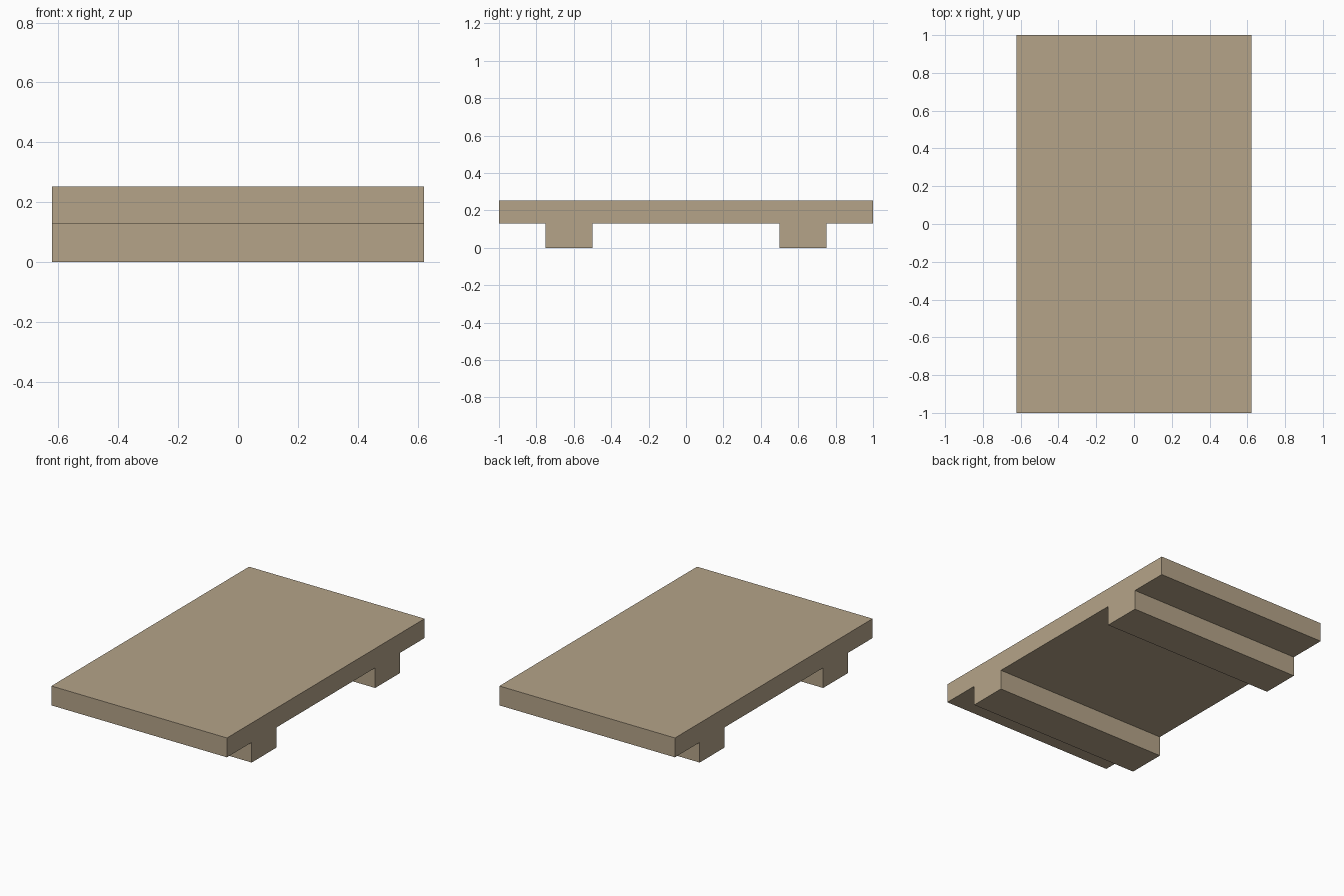
import bpy, bmesh

if "Cube" in bpy.data.objects:
    bpy.data.objects.remove(bpy.data.objects["Cube"])

HALF_X, Z_MID, Z_TOP = 0.622, 0.129, 0.253

wood = bpy.data.materials.new("tan_wood")
wood.diffuse_color = (0.46, 0.37, 0.25, 1)
wood.use_nodes = True
wood.node_tree.nodes["Principled BSDF"].inputs["Base Color"].default_value = wood.diffuse_color

# Side profile (y, z): flat deck with two runners below, mirrored about y = 0
half = [(0.5, Z_MID), (0.5, 0), (0.75, 0), (0.75, Z_MID), (1, Z_MID), (1, Z_TOP)]
profile = half + [(-y, z) for y, z in reversed(half)]

# Extrude the profile across the full width
bm = bmesh.new()
face = bm.faces.new([bm.verts.new((-HALF_X, y, z)) for y, z in profile])
ext = bmesh.ops.extrude_face_region(bm, geom=[face], use_keep_orig=True)
moved = [v for v in ext["geom"] if isinstance(v, bmesh.types.BMVert)]
bmesh.ops.translate(bm, verts=moved, vec=(2 * HALF_X, 0, 0))
bmesh.ops.recalc_face_normals(bm, faces=bm.faces)

mesh = bpy.data.meshes.new("platform_with_runners")
bm.to_mesh(mesh)
bm.free()
mesh.materials.append(wood)
bpy.context.collection.objects.link(bpy.data.objects.new("platform_with_runners", mesh))
